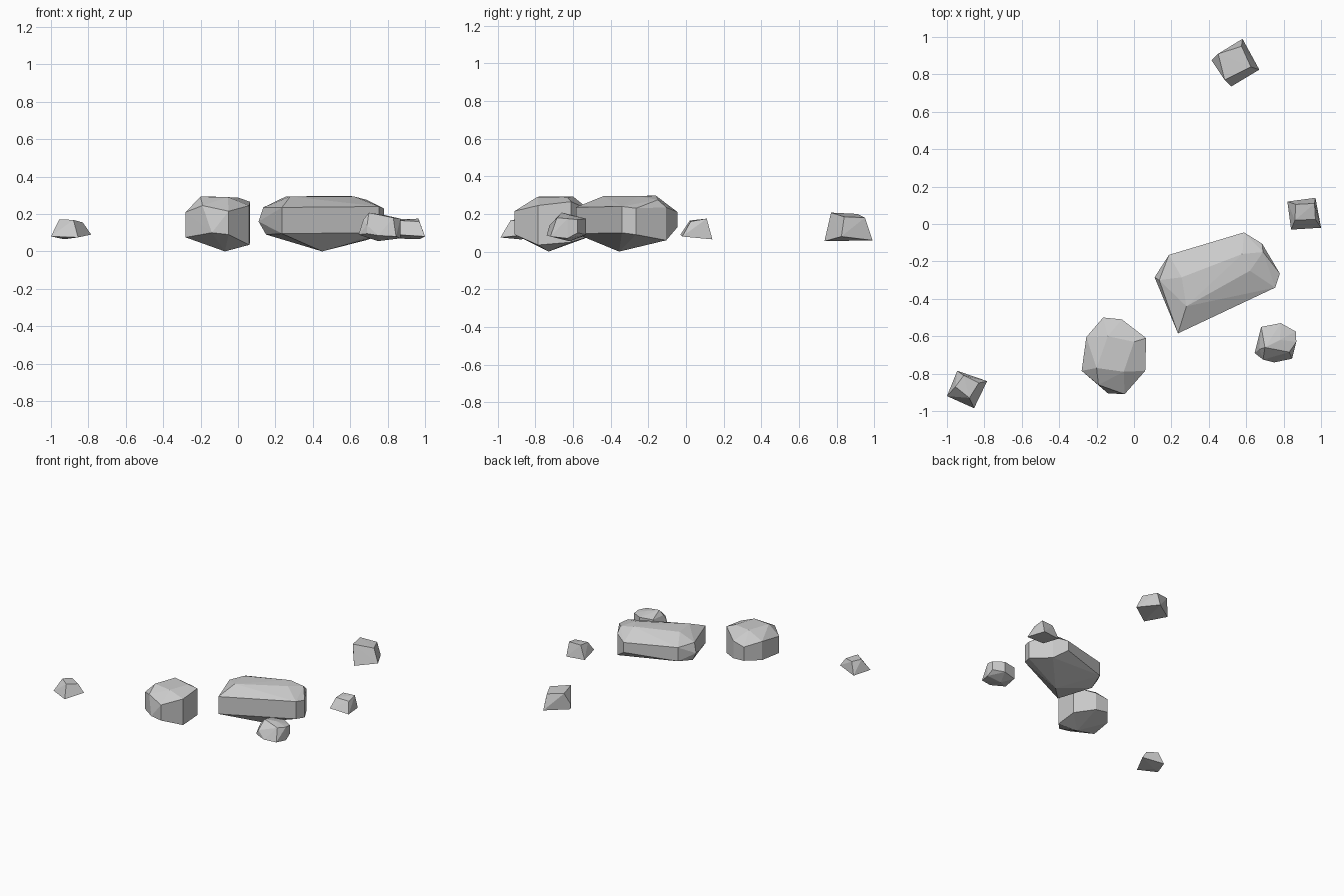
import bpy, bmesh


def rock(name, waist, crown, base=()):
    """Faceted stone: hull of a waist (x, y, low z, high z), crown points and base points."""
    bm = bmesh.new()
    for x, y, low, high in waist:
        for z in {low, high}:
            bm.verts.new((x, y, z))
    for p in (*crown, *base):
        bm.verts.new(p)
    res = bmesh.ops.convex_hull(bm, input=bm.verts[:])
    junk = {g for g in res["geom_interior"] + res["geom_unused"]
            if isinstance(g, bmesh.types.BMVert) and g.is_valid}
    bmesh.ops.delete(bm, geom=list(junk), context='VERTS')
    bmesh.ops.recalc_face_normals(bm, faces=bm.faces[:])
    mesh = bpy.data.meshes.new(name)
    bm.to_mesh(mesh)
    bm.free()
    obj = bpy.data.objects.new(name, mesh)
    bpy.context.collection.objects.link(obj)
    return obj


# Long boulder
rock("long_boulder",
     [(.11, -.285, .16, .16), (.187, -.165, .12, .23), (.588, -.045, .13, .21),
      (.685, -.105, .06, .235), (.78, -.265, .09, .23), (.755, -.34, .10, .24),
      (.235, -.585, .095, .235)],
     [(.135, -.30, .235), (.255, -.285, .293), (.28, -.44, .294),
      (.62, -.25, .294), (.58, -.16, .297), (.69, -.15, .275)],
     [(.15, -.30, .09), (.45, -.355, 0)])

# Round boulder
rock("round_boulder",
     [(-.28, -.785, .075, .21), (-.255, -.605, .08, .23), (-.165, -.50, .09, .20),
      (-.065, -.51, .08, .22), (.065, -.61, .05, .265), (.06, -.785, .035, .245),
      (-.05, -.91, .09, .215), (-.14, -.905, .10, .10)],
     [(-.19, -.86, .245), (-.20, -.77, .293), (-.055, -.79, .29),
      (-.14, -.60, .293), (0, -.63, .288)],
     [(-.07, -.73, 0)])

# Small cobble
rock("small_cobble",
     [(.645, -.69, .09, .09), (.68, -.55, .08, .175), (.785, -.53, .09, .175),
      (.865, -.575, .10, .17), (.868, -.63, .07, .175), (.845, -.72, .08, .08),
      (.75, -.74, .085, .085), (.69, -.725, .095, .14)],
     [(.67, -.67, .17), (.70, -.66, .207), (.83, -.685, .18), (.78, -.62, .195)],
     [(.75, -.62, .055)])

# Tapered chips: wide four-sided foot, smaller top
rock("back_chip",
     [(.415, .875, .07, .11), (.58, .99, .06, .06), (.67, .825, .08, .08), (.52, .735, .055, .055)],
     [(.45, .91, .20), (.575, .95, .18), (.625, .84, .185), (.485, .77, .207)])
rock("right_chip",
     [(.82, .12, .07, .07), (.97, .14, .065, .065), (1, -.02, .08, .08), (.84, -.03, .09, .09)],
     [(.865, .105, .172), (.965, .11, .175), (.97, .025, .16), (.86, .02, .165)])
rock("left_chip",
     [(-1, -.92, .08, .08), (-.945, -.785, .07, .07), (-.785, -.84, .09, .09), (-.855, -.985, .075, .075)],
     [(-.955, -.87, .172), (-.91, -.81, .165), (-.83, -.85, .155), (-.88, -.93, .168)],
     [(-.93, -.88, .065)])
